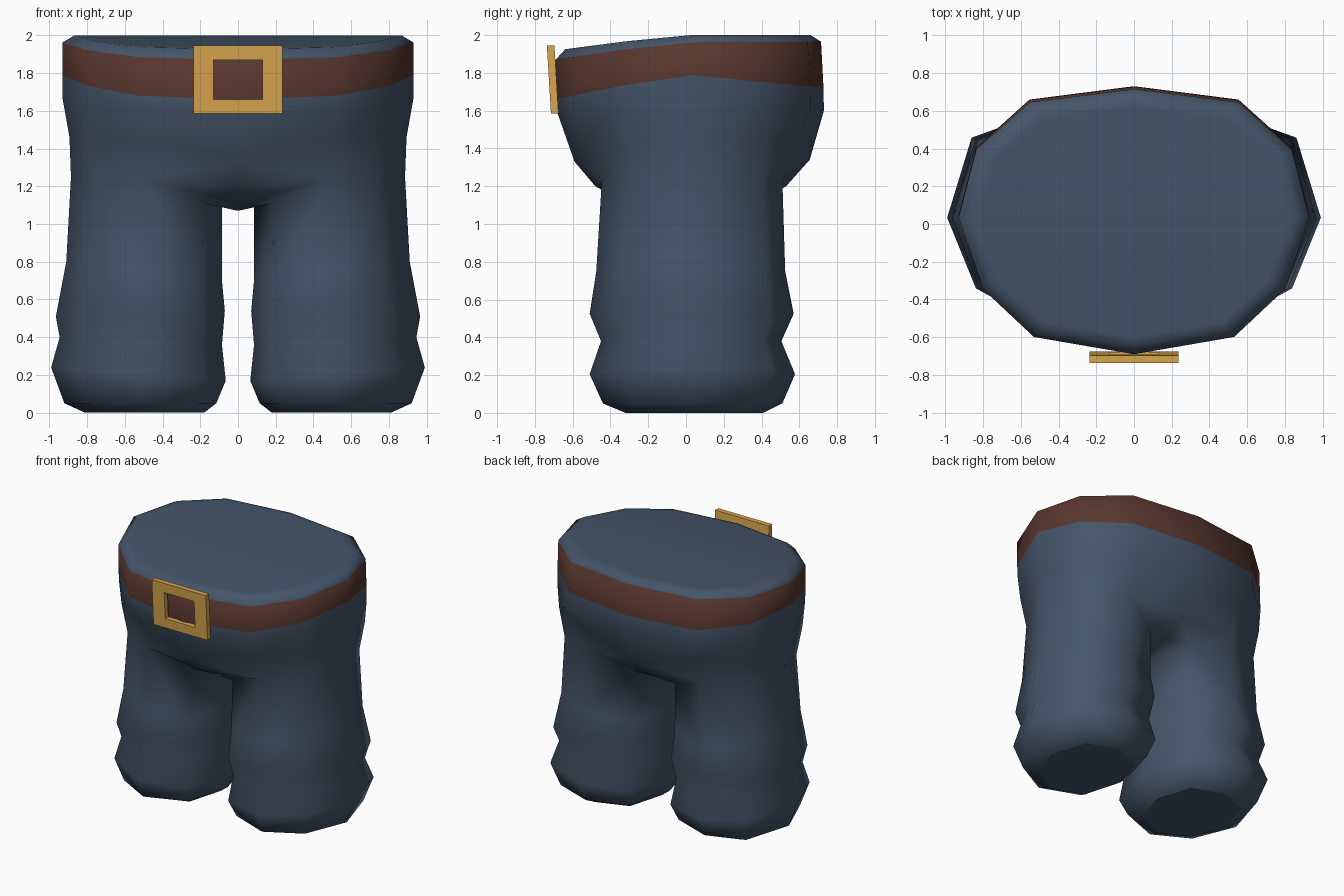
import bpy, bmesh, math

if "Cube" in bpy.data.objects:
    bpy.data.objects.remove(bpy.data.objects["Cube"])


def material(name, rgb):
    m = bpy.data.materials.new(name)
    m.diffuse_color = (*rgb, 1)
    m.use_nodes = True
    m.node_tree.nodes["Principled BSDF"].inputs["Base Color"].default_value = m.diffuse_color
    return m


BLUE = material("blue cloth", (0.058, 0.090, 0.140))
BROWN = material("brown leather", (0.098, 0.038, 0.027))
GOLD = material("gold metal", (0.68, 0.38, 0.075))


def bridge(bm, a, b, mat=0):
    n = len(a)
    for i in range(n):
        j = (i + 1) % n
        bm.faces.new((a[i], a[j], b[j], b[i])).material_index = mat


def finish(bm, name, mats):
    bmesh.ops.recalc_face_normals(bm, faces=bm.faces)
    me = bpy.data.meshes.new(name)
    bm.to_mesh(me)
    bm.free()
    ob = bpy.data.objects.new(name, me)
    bpy.context.collection.objects.link(ob)
    for m in mats:
        me.materials.append(m)
    return ob


bm = bmesh.new()

# Waist: twelve-sided rings, one band is the belt
half = [(0, -1), (0.57, -0.87), (0.86, -0.51), (1, 0.03),
        (0.90, 0.54), (0.595, 0.90), (0, 1)]
outline = half + [(-x, y) for x, y in half[-2:0:-1]]
# half width, front y, back y, z at front / side / back
waist_rings = [
    (0.93, -0.685, 0.73, 1.60, 1.67, 1.60),
    (0.93, -0.69, 0.728, 1.66, 1.79, 1.72),    # belt bottom
    (0.93, -0.69, 0.715, 1.87, 1.962, 1.965),  # belt top
    (0.865, -0.64, 0.66, 1.925, 2.0, 2.0),     # rim
    (0.82, -0.60, 0.615, 1.93, 2.0, 2.0),      # flat cap edge
]
waist = []
for rx, yf, yb, zf, zs, zb in waist_rings:
    loop = []
    for x, y in outline:
        end, t = (zf, (-y) ** 1.2) if y < 0 else (zb, y)
        loop.append(bm.verts.new((x * rx, (yf + yb) / 2 + y * (yb - yf) / 2,
                                  zs + (end - zs) * t)))
    waist.append(loop)

# Hips: one ring that carries the waist over to the legs
hip_half = [(0, -0.59, 1.33), (0.46, -0.53, 1.45), (0.79, -0.32, 1.45),
            (0.893, 0.03, 1.46), (0.81, 0.42, 1.45), (0.46, 0.59, 1.45),
            (0, 0.655, 1.34)]
hip = [bm.verts.new(p) for p in
       hip_half + [(-x, y, z) for x, y, z in hip_half[-2:0:-1]]]
rings = [hip] + waist
for i in range(len(rings) - 1):
    bridge(bm, rings[i], rings[i + 1], 1 if i == 2 else 0)

# Top cap in strips running from left to right
L = rings[-1]
bm.faces.new((L[0], L[1], L[11]))
for k in range(1, 5):
    bm.faces.new((L[k], L[k + 1], L[11 - k], L[12 - k]))
bm.faces.new((L[5], L[6], L[7]))

# Crotch: middle line from front to back
mid = [bm.verts.new((0, y, z)) for y, z in
       ((-0.48, 1.20), (-0.32, 1.11), (0.03, 1.07), (0.38, 1.11), (0.53, 1.20))]

# Legs: eight-sided lofts with a cuff fold, joined to hips and crotch
# cross-section order: front, outer side, back, inner side
section = [(0, -1), (0.67, -0.69), (1, 0), (0.72, 0.78),
           (0, 1), (-0.75, 0.77), (-1, 0), (-0.75, -0.76)]
# outer x, inner x, front y, back y, outer z, inner z, lift of front and back
leg_rings = [
    (0.81, 0.18, -0.32, 0.41, 0.0, 0.0, 0),
    (0.92, 0.115, -0.44, 0.51, 0.05, 0.05, 0),
    (0.99, 0.065, -0.51, 0.577, 0.24, 0.17, 0),
    (0.945, 0.085, -0.45, 0.505, 0.40, 0.36, 0),
    (0.965, 0.07, -0.51, 0.57, 0.51, 0.54, 0),
    (0.91, 0.085, -0.475, 0.525, 0.80, 0.70, 0),
    (0.885, 0.085, -0.445, 0.51, 1.25, 1.09, 0.07),
]
cuff_bottoms = []
for side in (1, -1):
    loops = []
    for xo, xi, yf, yb, zo, zi, lift in leg_rings:
        loops.append([bm.verts.new((
            side * ((xo + xi) / 2 + c * (xo - xi) / 2),
            (yf + yb) / 2 + s * (yb - yf) / 2,
            (zo + zi) / 2 + c * (zo - zi) / 2 + (lift if c == 0 else 0)))
            for c, s in section])
    for a, b in zip(loops, loops[1:]):
        bridge(bm, a, b)
    bm.faces.new(loops[0])
    cuff_bottoms.append(loops[0])
    top = loops[-1]
    h = [hip[side * k % 12] for k in range(7)]
    for k in range(4):              # outer side up to the hips
        bm.faces.new((top[k], top[k + 1], h[k + 2], h[k + 1]))
    inner = [top[0], top[7], top[6], top[5], top[4]]
    for k in range(4):              # inner side to the crotch line
        bm.faces.new((inner[k], inner[k + 1], mid[k + 1], mid[k]))
    bm.faces.new((top[0], h[1], h[0], mid[0]))
    bm.faces.new((top[4], h[5], h[6], mid[4]))

# Smooth cloth with sharp edges around the flat cuff bottoms
for f in bm.faces:
    f.smooth = True
for loop in cuff_bottoms:
    for i, v in enumerate(loop):
        bm.edges.get((v, loop[i - 1])).smooth = False
finish(bm, "trousers_and_belt", [BLUE, BROWN])

# Buckle: square frame leaning slightly forward
bm = bmesh.new()


def rect(hx, z0, z1, depth):
    return [bm.verts.new((x, -0.675 - 0.06 * (z - 1.585) - depth, z))
            for x, z in ((-hx, z0), (hx, z0), (hx, z1), (-hx, z1))]


frame = [rect(0.235, 1.585, 1.945, 0), rect(0.235, 1.585, 1.945, 0.04),
         rect(0.13, 1.66, 1.87, 0.04), rect(0.13, 1.66, 1.87, 0)]
for i in range(4):
    bridge(bm, frame[i], frame[(i + 1) % 4])
finish(bm, "belt_buckle", [GOLD])
